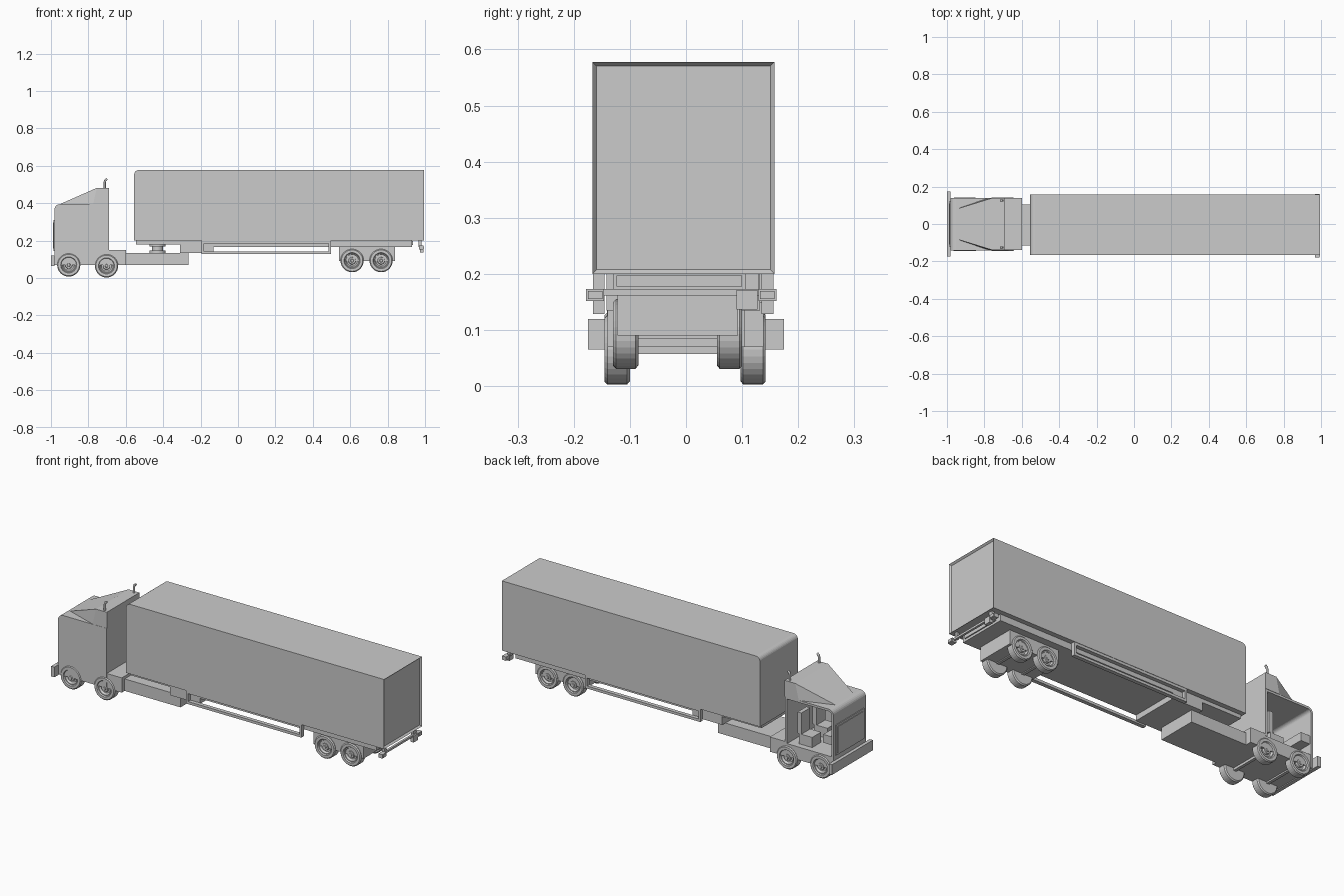
import bpy, bmesh, math
from mathutils import Matrix, Vector

if "Cube" in bpy.data.objects:
    bpy.data.objects.remove(bpy.data.objects["Cube"], do_unlink=True)

grey = bpy.data.materials.new("plain_grey")
grey.use_nodes = True
COLOR = (0.6, 0.6, 0.6, 1)
grey.diffuse_color = COLOR
grey.node_tree.nodes["Principled BSDF"].inputs["Base Color"].default_value = COLOR


def finish(name, bm):
    bmesh.ops.recalc_face_normals(bm, faces=bm.faces)
    me = bpy.data.meshes.new(name)
    bm.to_mesh(me)
    bm.free()
    me.materials.append(grey)
    ob = bpy.data.objects.new(name, me)
    bpy.context.collection.objects.link(ob)
    return ob


def box(name, x, y, z):
    """Axis-aligned box from (min, max) ranges."""
    bm = bmesh.new()
    size = (x[1] - x[0], y[1] - y[0], z[1] - z[0])
    mid = Vector((sum(x) / 2, sum(y) / 2, sum(z) / 2))
    bmesh.ops.create_cube(bm, size=1, matrix=Matrix.Translation(mid) @ Matrix.Diagonal((*size, 1)))
    return finish(name, bm)


def prism_bm(profile, y0, y1):
    """Extrude an xz profile along y."""
    bm = bmesh.new()
    face = bm.faces.new([bm.verts.new((x, y0, z)) for x, z in profile])
    ext = bmesh.ops.extrude_face_region(bm, geom=[face])
    verts = [v for v in ext["geom"] if isinstance(v, bmesh.types.BMVert)]
    bmesh.ops.translate(bm, verts=verts, vec=(0, y1 - y0, 0))
    bmesh.ops.recalc_face_normals(bm, faces=bm.faces)
    return bm


def arc(cx, cz, r, steps=6):
    """Quarter round from the front face up to the roof."""
    return [(cx - r * math.cos(a), cz + r * math.sin(a))
            for a in (math.pi / 2 * i / steps for i in range(steps + 1))]


def lathe(name, profile, centre, side, segments=32):
    """Spin (radius, outward offset) points about the y axis."""
    bm = bmesh.new()
    rings = []
    for r, d in profile:
        rings.append([bm.verts.new((centre[0] + r * math.cos(2 * math.pi * i / segments),
                                    centre[1] + side * d,
                                    centre[2] + r * math.sin(2 * math.pi * i / segments)))
                      for i in range(segments)])
    for a, b in zip(rings, rings[1:]):
        for i in range(segments):
            j = (i + 1) % segments
            bm.faces.new((a[i], a[j], b[j], b[i]))
    bm.faces.new(rings[0])
    bm.faces.new(rings[-1])
    return finish(name, bm)


# Trailer body: rounded front top edge, recessed rear door
bm = prism_bm([(-0.555, 0.2)] + arc(-0.53, 0.553, 0.025) + [(0.995, 0.578), (0.995, 0.2)], -0.167, 0.158)
rear = [f for f in bm.faces if f.normal.x > 0.99]
bmesh.ops.inset_region(bm, faces=rear, thickness=0.011, depth=-0.01)
finish("trailer_body", bm)

# Trailer underframe
box("trailer_front_plate", (-0.545, -0.31), (-0.142, 0.132), (0.18, 0.2))
box("trailer_front_block", (-0.31, -0.13), (-0.142, 0.132), (0.135, 0.2))
box("trailer_frame", (-0.13, 0.93), (-0.142, 0.132), (0.165, 0.2))
box("axle_box", (0.54, 0.84), (-0.122, 0.093), (0.09, 0.165))
lathe("turntable", [(0.043, 0), (0.043, 0.012), (0.03, 0.012), (0.03, 0.034), (0.043, 0.034), (0.043, 0.046)],
      (0, 0, 0), 1).matrix_world = Matrix.Translation((-0.43, -0.005, 0.135)) @ Matrix.Rotation(math.pi / 2, 4, 'X')

# Side guards: two rails and two posts on each side
for side, y in (("right", (-0.166, -0.145)), ("left", (0.135, 0.156))):
    box(f"guard_{side}_lower_rail", (-0.195, 0.497), y, (0.129, 0.143))
    box(f"guard_{side}_upper_rail", (-0.195, 0.497), y, (0.186, 0.2))
    for end, x in (("front", (-0.195, -0.183)), ("rear", (0.485, 0.497))):
        box(f"guard_{side}_{end}_post", x, y, (0.143, 0.186))

# Rear bumper bar with lamps, brackets and plate
box("rear_bumper_bar", (0.972, 0.984), (-0.176, 0.16), (0.162, 0.173))
for side, y in (("right", (-0.178, -0.146)), ("left", (0.129, 0.161))):
    box(f"tail_lamp_{side}", (0.968, 0.992), y, (0.152, 0.173))
    box(f"tail_lamp_{side}_lens", (0.992, 0.995), (y[0] + 0.003, y[1] - 0.003), (0.155, 0.17))
for side, y in (("right", (-0.142, -0.128)), ("left", (0.106, 0.13))):
    box(f"bumper_bracket_{side}", (0.965, 0.98), y, (0.165, 0.2))
box("bumper_hitch_box", (0.972, 0.992), (0.09, 0.127), (0.137, 0.171))
box("rear_plate", (0.93, 0.936), (-0.124, 0.1), (0.178, 0.197))

# Tractor chassis, rear deck and front bumper
box("tractor_chassis", (-0.6, -0.265), (-0.115, 0.105), (0.07, 0.135))
box("tractor_deck", (-0.69, -0.6), (-0.14, 0.138), (0.07, 0.15))
box("front_bumper", (-1.0, -0.98), (-0.175, 0.175), (0.065, 0.12))

# Cab shell, open on its left side
nose = arc(-0.952, 0.365, 0.03)
finish("cab_right_wall", prism_bm([(-0.982, 0.07)] + nose + [(-0.69, 0.395), (-0.69, 0.07)], -0.141, -0.13))
inner = arc(-0.952, 0.365, 0.018)[::-1]
finish("cab_front_and_roof", prism_bm([(-0.982, 0.07)] + nose + [(-0.69, 0.395), (-0.69, 0.383)]
                                      + inner + [(-0.97, 0.07)], -0.13, 0.138))
box("cab_floor", (-0.97, -0.69), (-0.13, 0.136), (0.07, 0.14))
box("cab_rear_wall", (-0.702, -0.69), (-0.13, 0.138), (0.14, 0.383))
box("front_panel", (-0.986, -0.981), (-0.122, 0.122), (0.145, 0.31))
box("front_panel_inset", (-0.989, -0.986), (-0.11, 0.11), (0.157, 0.298))

# Wedge-shaped roof deflector
bm = bmesh.new()
for s in (-1, 1):
    for x, y, z in ((-0.955, 0.078, 0.394), (-0.775, 0.14, 0.394), (-0.755, 0.14, 0.482),
                    (-0.69, 0.14, 0.482), (-0.69, 0.14, 0.394)):
        bm.verts.new((x, s * y, z))
bmesh.ops.convex_hull(bm, input=bm.verts)
bmesh.ops.dissolve_limit(bm, angle_limit=0.01, verts=bm.verts, edges=bm.edges)
finish("roof_deflector", bm)

# Cab interior
box("dashboard", (-0.97, -0.915), (-0.13, 0.13), (0.2, 0.245))
for side, y in (("right", -0.065), ("left", 0.065)):
    box(f"seat_base_{side}", (-0.83, -0.75), (y - 0.038, y + 0.038), (0.14, 0.195))
    box(f"seat_back_{side}", (-0.765, -0.742), (y - 0.038, y + 0.038), (0.195, 0.31))

# Exhaust stacks with bent tips
for side, y in (("right", -0.125), ("left", 0.125)):
    cu = bpy.data.curves.new(f"exhaust_{side}", 'CURVE')
    cu.dimensions = '3D'
    cu.bevel_depth = 0.006
    cu.bevel_resolution = 2
    cu.use_fill_caps = True
    sp = cu.splines.new('POLY')
    path = [(-0.712, 0.478), (-0.712, 0.514), (-0.709, 0.523), (-0.7, 0.53)]
    sp.points.add(len(path) - 1)
    for p, (x, z) in zip(sp.points, path):
        p.co = (x, y, z, 1)
    cu.materials.append(grey)
    bpy.context.collection.objects.link(bpy.data.objects.new(f"exhaust_{side}", cu))

# Wheels: tyre, sunken rim and hub from one profile
W = 0.045
wheel = [(0.056, 0), (0.062, 0.005), (0.062, W - 0.005), (0.057, W), (0.043, W), (0.039, W - 0.006),
         (0.035, W - 0.006), (0.028, W - 0.016), (0.02, W - 0.016), (0.018, W - 0.004), (0.009, W - 0.004),
         (0.007, W)]
for name, x, z, y_right, y_left in (("steer", -0.905, 0.07, -0.1, 0.097), ("drive", -0.703, 0.065, -0.1, 0.097),
                                    ("trailer_front", 0.61, 0.093, -0.085, 0.055),
                                    ("trailer_rear", 0.765, 0.093, -0.085, 0.055)):
    lathe(f"{name}_wheel_right", wheel, (x, y_right, z), -1)
    lathe(f"{name}_wheel_left", wheel, (x, y_left, z), 1)
    box(f"{name}_axle", (x - 0.008, x + 0.008), (y_right, y_left), (z - 0.008, z + 0.008))
